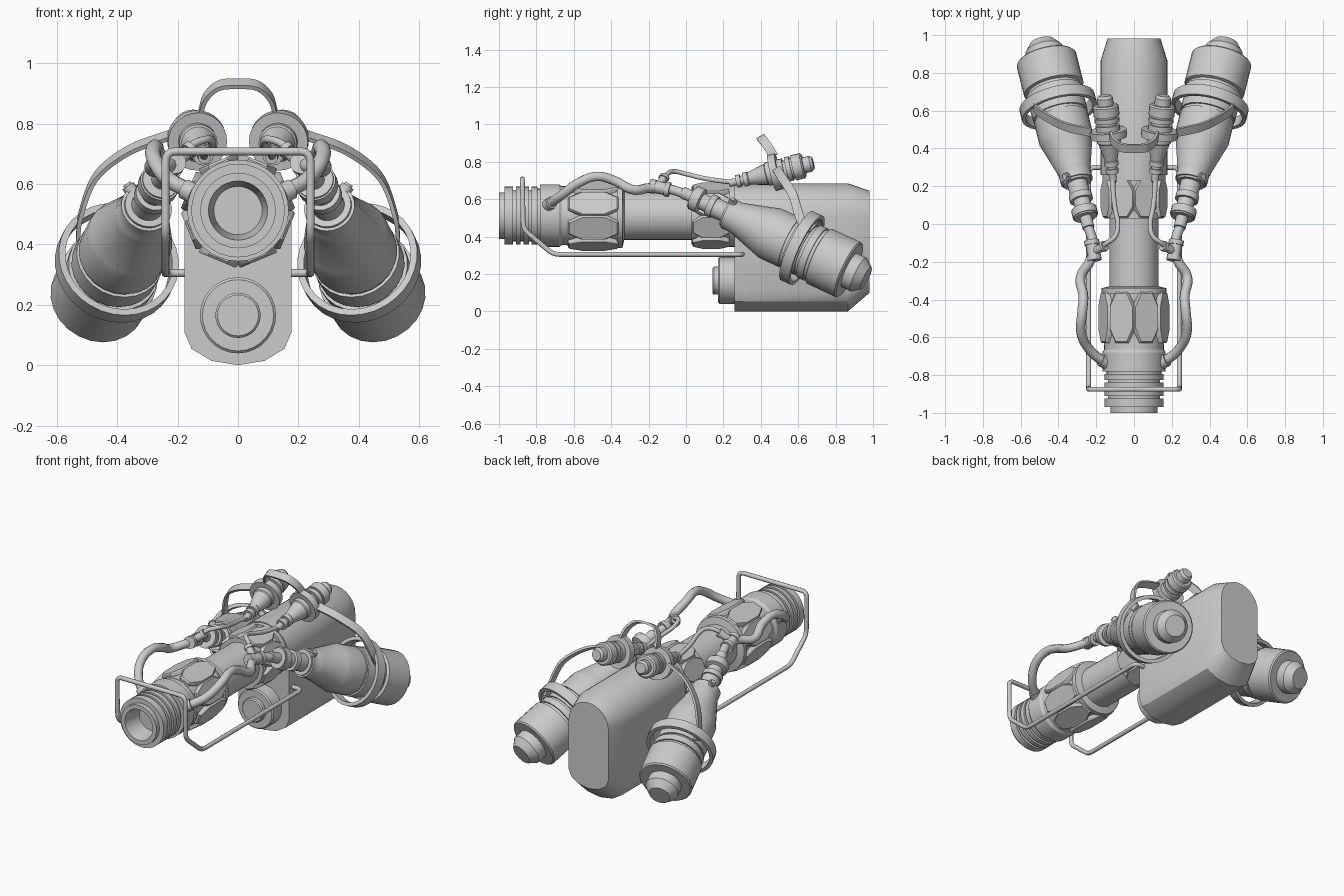
import bpy, bmesh
from math import sin, cos, pi, radians
from mathutils import Vector as V

if "Cube" in bpy.data.objects:
    bpy.data.objects.remove(bpy.data.objects["Cube"])


def finish(ob, mirror, angle=32):
    bpy.ops.object.select_all(action='DESELECT')
    ob.select_set(True)
    bpy.context.view_layer.objects.active = ob
    bpy.ops.object.shade_smooth_by_angle(angle=radians(angle))
    if mirror:
        ob.modifiers.new("mirror", 'MIRROR')
    return ob


def from_bm(name, bm, mirror=False):
    bmesh.ops.remove_doubles(bm, verts=bm.verts, dist=1e-5)
    bmesh.ops.recalc_face_normals(bm, faces=bm.faces)
    me = bpy.data.meshes.new(name)
    bm.to_mesh(me)
    bm.free()
    ob = bpy.data.objects.new(name, me)
    bpy.context.collection.objects.link(ob)
    return finish(ob, mirror)


def skin(bm, loops, closed=False, caps=True):
    """Bridge rows of points (each row a closed loop) into a surface."""
    rows = [[bm.verts.new(p) for p in lp] for lp in loops]
    n = len(rows[0])
    pairs = list(zip(rows, rows[1:])) + ([(rows[-1], rows[0])] if closed else [])
    for a, b in pairs:
        for i in range(n):
            j = (i + 1) % n
            bm.faces.new((a[i], a[j], b[j], b[i]))
    if caps and not closed:
        bm.faces.new(rows[0])
        bm.faces.new(rows[-1])


def lathe(name, prof, origin, axis, n=28, mirror=False, closed=False):
    """Turn (distance, radius) pairs about an axis."""
    d = V(axis).normalized()
    u = d.cross(V((0, 0, 1))).normalized()
    w = u.cross(d)
    loops = [[V(origin) + d * s + (u * cos(2 * pi * k / n) + w * sin(2 * pi * k / n)) * r
              for k in range(n)] for s, r in prof]
    bm = bmesh.new()
    skin(bm, loops, closed)
    return from_bm(name, bm, mirror)


def steps(segs):
    """(start, end, radius) segments to a stepped profile."""
    return [p for a, b, r in segs for p in ((a, r), (b, r))]


def tube(name, pts, r, mirror=True, smooth=True):
    cu = bpy.data.curves.new(name, 'CURVE')
    cu.dimensions = '3D'
    cu.bevel_depth, cu.bevel_resolution = r, 3
    cu.resolution_u = 6 if smooth else 1
    cu.use_fill_caps = True
    sp = cu.splines.new('BEZIER')
    sp.bezier_points.add(len(pts) - 1)
    for bp, p in zip(sp.bezier_points, pts):
        bp.co = p
        bp.handle_left_type = bp.handle_right_type = 'AUTO' if smooth else 'VECTOR'
    ob = bpy.data.objects.new(name, cu)
    bpy.context.collection.objects.link(ob)
    bpy.ops.object.select_all(action='DESELECT')
    ob.select_set(True)
    bpy.context.view_layer.objects.active = ob
    bpy.ops.object.convert(target='MESH')
    return finish(bpy.context.view_layer.objects.active, mirror, 50)


def rounded(pts, r):
    """Replace the inner corners of a polyline with short arcs."""
    pts = [V(p) for p in pts]
    out = [pts[0]]
    for a, b, c in zip(pts, pts[1:], pts[2:]):
        p, q = b + (a - b).normalized() * r, b + (c - b).normalized() * r
        out += [p * (1 - t) ** 2 + b * 2 * t * (1 - t) + q * t * t for t in (0, .25, .5, .75, 1)]
    return out + [pts[-1]]


def catmull(pts, k=6):
    p = [V(q) for q in pts]
    p = [p[0] * 2 - p[1]] + p + [p[-1] * 2 - p[-2]]
    out = []
    for a, b, c, d in zip(p, p[1:], p[2:], p[3:]):
        for i in range(k):
            t = i / k
            out.append(.5 * (2 * b + (c - a) * t + (2 * a - 5 * b + 4 * c - d) * t * t
                             + (3 * b - a - 3 * c + d) * t ** 3))
    return out + [p[-2]]


def strap(name, pts, mirror, half=.024, thick=.007):
    p = catmull(pts)
    w = V((0, .87, .49))
    loops = []
    for i, q in enumerate(p):
        t = (p[min(i + 1, len(p) - 1)] - p[max(i - 1, 0)]).normalized()
        n = t.cross(w).normalized()
        loops.append([q + w * a * half + n * b * thick for a, b in ((1, 1), (1, -1), (-1, -1), (-1, 1))])
    bm = bmesh.new()
    skin(bm, loops)
    return from_bm(name, bm, mirror)


Z = .512
# main barrel: hollow muzzle, cooling fins, collars, long tube
prof = [(-.88, .0), (-.88, .08), (-.985, .095), (-1.0, .098), (-1.0, .125)] + steps([
    (-.97, -.97, .125), (-.97, -.925, .155), (-.925, -.91, .138), (-.91, -.885, .155), (-.885, -.87, .138),
    (-.87, -.84, .155), (-.84, -.825, .138), (-.825, -.795, .155), (-.795, -.78, .145), (-.78, -.68, .168),
    (-.665, -.64, .158), (-.64, -.37, .16), (-.37, -.34, .172), (-.33, .03, .13),
    (.03, .06, .155), (.06, .23, .15), (.23, .3, .168)]) + [(.3, 0)]
lathe("main_barrel", prof, (0, 0, Z), (0, 1, 0), 32)


# armour plates round the barrel
def plates(name, y, length, wide, r0, r1):
    bm = bmesh.new()
    h = length / 2
    out = [(-h, -.5), (-h, .5), (-h * .45, 1), (h * .45, 1), (h, .5), (h, -.5), (h * .45, -1), (-h * .45, -1)]
    for k in range(8):
        a = pi / 8 + k * pi / 4
        rad, tan = V((cos(a), 0, sin(a))), V((-sin(a), 0, cos(a)))
        c = V((0, y, Z))
        skin(bm, [[c + V((0, o * f, 0)) + tan * q * wide * f + rad * r for o, q in out]
                  for r, f in ((r0, 1), (r1 - .008, 1), (r1, .94))])
    return from_bm(name, bm)


plates("front_plates", -.495, .27, .068, .13, .178)
plates("rear_plates", .135, .2, .064, .12, .168)

# rear housing: rounded slab with a chamfered back
outline = [(.177 * cos(pi * k / 18), .51 + .175 * sin(pi * k / 18)) for k in range(19)]
outline += [(-.177 * cos(pi * k / 6), .108 - .108 * sin(pi * k / 6)) for k in range(7)]
bm = bmesh.new()
skin(bm, [[V((x, .26, z)) for x, z in outline], [V((x, .865, z)) for x, z in outline],
          [V((x * .79, .982, .1 + z * .545 / .685)) for x, z in outline]])
from_bm("rear_housing", bm)
lathe("lower_cylinder", steps([(.143, .143, .068), (.15, .172, .075), (.172, .172, .118), (.18, .3, .126)]),
      (0, 0, .165), (0, 1, 0), 28)

# large side pods, s measured from the back rim of the pod
D = V((.25, 1, -.466))
C = V((.465, .875, .22))


def s(y):
    return (y - .875) / .884


pod = steps([(s(-.02), s(.035), .032), (s(.035), s(.042), .062), (s(.042), s(.08), .068), (s(.085), s(.125), .045),
             (s(.125), s(.155), .062), (s(.155), s(.215), .054), (s(.215), s(.225), .076), (s(.225), s(.275), .086),
             (s(.285), s(.29), .092)]) + [(s(.43), .138)] + steps([
                 (s(.45), s(.56), .145), (s(.56), s(.575), .138), (s(.575), s(.645), .148), (s(.645), s(.66), .14),
                 (s(.66), s(.695), .154), (s(.695), s(.71), .145), (s(.715), -.008, .162), (0, 0, .154),
                 (0, .055, .1), (.1, .1, .065)])
lathe("side_pod", pod, C, D, 24, True)
c = s(.62)
lathe("side_pod_ring", [(c - .03, .182), (c - .03, .204), (c + .03, .204), (c + .03, .182)], C, D, 32, True, True)
lathe("side_pod_bolt", steps([(.05, .1, .022), (.1, .108, .014)]), (.309, .25, .511), (.55, 0, .83), 12, True)

# small upper pods
d = V((.1, 1, .24))
o = V((.113, .25, .69))
small = steps([(-.02, .02, .02), (.02, .045, .034), (.045, .06, .024), (.06, .085, .038), (.09, .09, .034)])
small += [(.185, .058)] + steps([(.19, .285, .064), (.285, .3, .05), (.3, .325, .066), (.325, .335, .056),
                                 (.335, .385, .069), (.393, .393, .06), (.393, .43, .043), (.445, .445, .032)])
lathe("upper_pod", small, o, d, 20, True)
lathe("upper_pod_ring", [(.215, .06), (.215, .098), (.255, .098), (.255, .06)], o, d, 28, True, True)

# straps joining the pod rings
strap("side_strap", [(.53, .65, .42), (.52, .61, .5), (.47, .57, .625), (.36, .515, .712), (.225, .485, .762)], True)
arc = [(.125, .47, .83), (.108, .435, .885), (.065, .405, .925)]
strap("top_strap", arc + [(0, .4, .932)] + [(-x, y, z) for x, y, z in arc[::-1]], False)

# hoses, with a branch joint
tube("main_hose", [(.262, .06, .6), (.25, .01, .622), (.215, -.13, .662), (.235, -.2, .66), (.282, -.28, .65),
                   (.268, -.385, .7), (.275, -.475, .722), (.28, -.57, .69), (.24, -.66, .625),
                   (.165, -.725, .578), (.12, -.75, .555)], .026)
tube("thin_hose", [(.113, .26, .69), (.11, .17, .7), (.1, .08, .715), (.086, 0, .735), (.1, -.065, .748),
                   (.15, -.105, .73), (.2, -.15, .67)], .013)
lathe("hose_joint", steps([(-.055, -.025, .038), (-.025, .03, .033), (.03, .055, .04)]),
      (.217, -.14, .661), (.15, 1, -.2), 16, True)
lathe("branch_collar", steps([(-.03, .02, .022), (.02, .04, .028)]), (.18, -.13, .695), (-.7, .4, .6), 14, True)
lathe("hose_end_collar", steps([(-.02, .02, .034)]), (.16, -.728, .575), (.8, .45, .4), 16, True)

# wire guard frame
side = [(.24, -.875, .708), (.24, -.87, .44), (.24, -.71, .305), (.24, .3, .305), (.14, .3, .305)]
tube("guard_frame", rounded([(-x, y, z) for x, y, z in side[::-1]] + side, .035), .0135, False, False)
